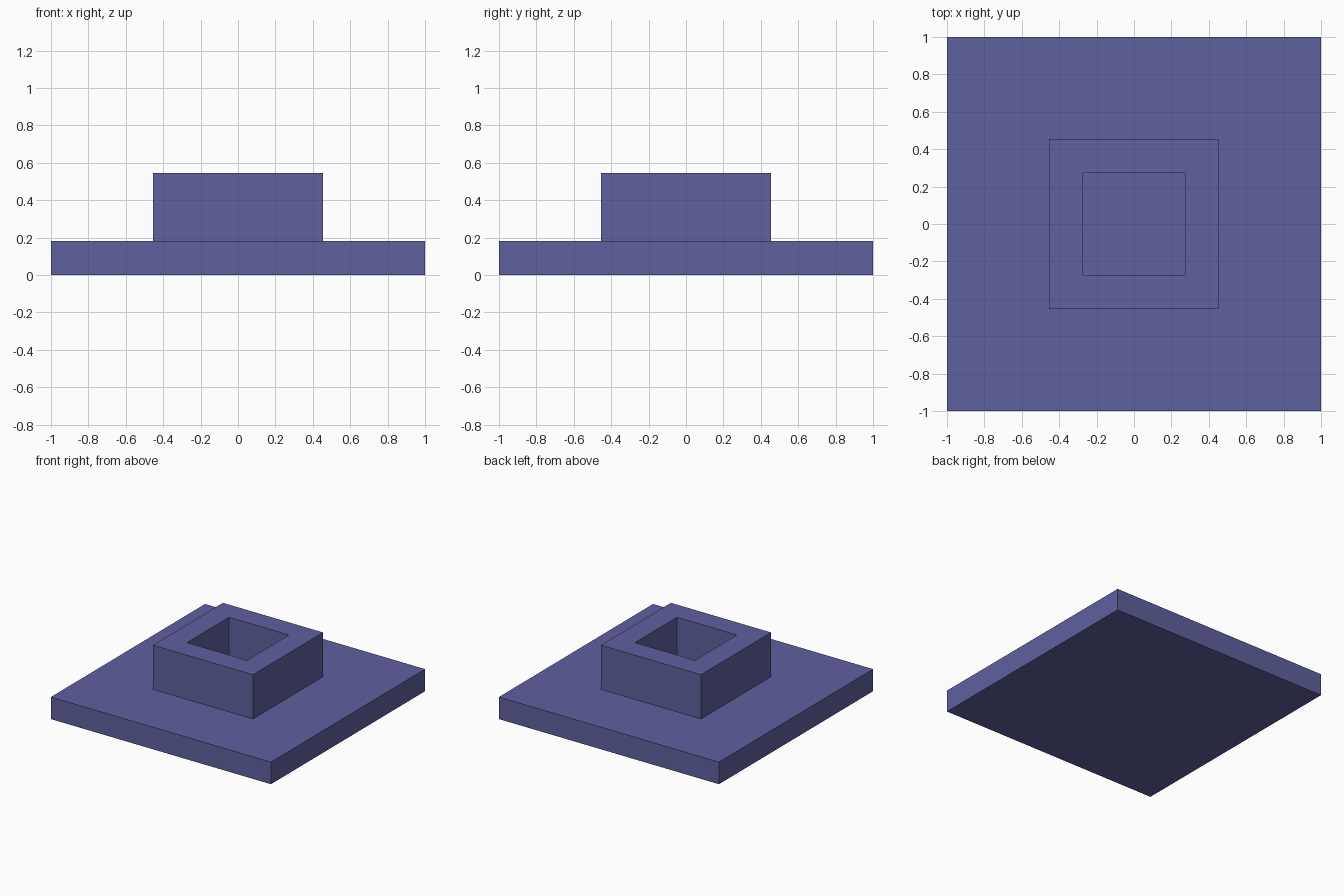
import bpy
import bmesh

default = bpy.data.objects.get("Cube")
if default:
    bpy.data.objects.remove(default, do_unlink=True)

UNIT = 2 / 11  # the model is laid out on an 11-unit square

# Single flat colour
COLOUR = (0.114, 0.119, 0.347, 1)
blue = bpy.data.materials.new("slate_blue")
blue.use_nodes = True
blue.diffuse_color = COLOUR
blue.node_tree.nodes["Principled BSDF"].inputs["Base Color"].default_value = COLOUR


def square(bm, half, z):
    corners = ((-1, -1), (1, -1), (1, 1), (-1, 1))
    return [bm.verts.new((x * half, y * half, z)) for x, y in corners]


def stepped_block(name, rings):
    """Join square rings (half width, height) and cap the first and last."""
    mesh = bpy.data.meshes.new(name)
    bm = bmesh.new()
    loops = [square(bm, half * UNIT, z * UNIT) for half, z in rings]
    for low, high in zip(loops, loops[1:]):
        for i in range(4):
            j = (i + 1) % 4
            bm.faces.new((low[i], low[j], high[j], high[i]))
    bm.faces.new(reversed(loops[0]))
    bm.faces.new(loops[-1])
    bmesh.ops.recalc_face_normals(bm, faces=bm.faces)
    bm.to_mesh(mesh)
    bm.free()
    mesh.materials.append(blue)
    obj = bpy.data.objects.new(name, mesh)
    bpy.context.collection.objects.link(obj)
    return obj


# Wide base plate rising into a square socket whose floor is level with the plate
stepped_block("socket_base", [
    (5.5, 0), (5.5, 1),      # base plate sides
    (2.5, 1), (2.5, 3),      # plate top, socket outer walls
    (1.5, 3), (1.5, 1),      # socket rim, inner walls
])
